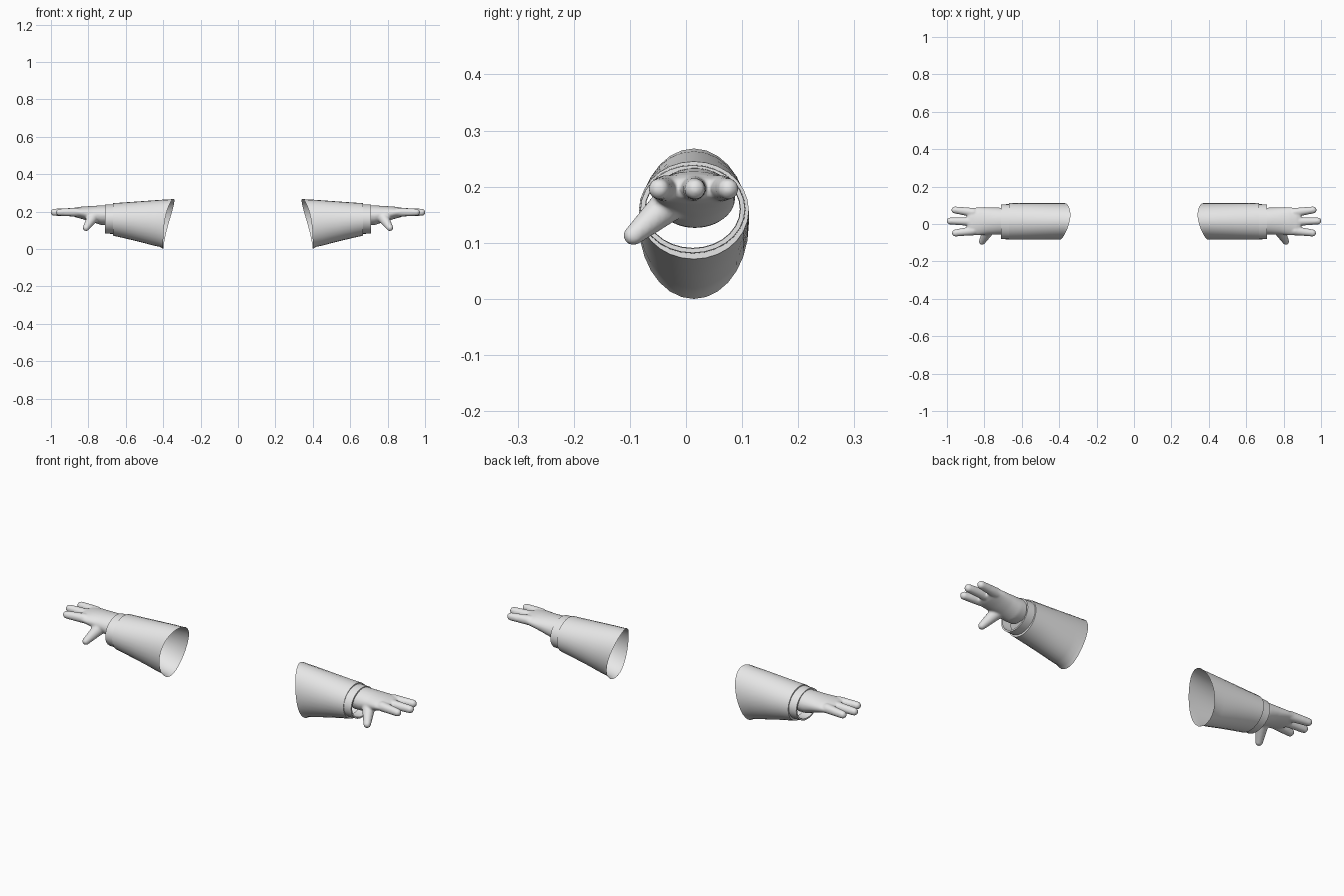
import bpy, bmesh
from math import sin, cos, pi
from mathutils import Matrix, Vector

if "Cube" in bpy.data.objects:
    bpy.data.objects.remove(bpy.data.objects["Cube"], do_unlink=True)

grey = bpy.data.materials.new("light_grey")
grey.use_nodes = True
grey.diffuse_color = (0.8, 0.8, 0.8, 1)
grey.node_tree.nodes["Principled BSDF"].inputs["Base Color"].default_value = (0.8, 0.8, 0.8, 1)

SIDES = 28


def loft(bm, rings, closed=False):
    """Skin a list of point rings, optionally capping both ends."""
    rows = [[bm.verts.new(p) for p in ring] for ring in rings]
    for a, b in zip(rows, rows[1:]):
        for j in range(len(a)):
            k = (j + 1) % len(a)
            bm.faces.new((a[j], a[k], b[k], b[j]))
    if closed:
        bm.faces.new(rows[0][::-1])
        bm.faces.new(rows[-1])


def oval(x, yc, zc, ry, rz):
    angles = [2 * pi * j / SIDES for j in range(SIDES)]
    return [(x(a) if callable(x) else x, yc + ry * cos(a), zc + rz * sin(a)) for a in angles]


def finish(bm, name):
    mesh = bpy.data.meshes.new(name)
    bm.to_mesh(mesh)
    bm.free()
    obj = bpy.data.objects.new(name, mesh)
    bpy.context.collection.objects.link(obj)
    mesh.materials.append(grey)
    return obj


def mirror(obj):
    mod = obj.modifiers.new("mirror", 'MIRROR')
    mod.use_axis[0] = True
    mod.use_mirror_merge = False


def smooth(obj, angle):
    bpy.ops.object.select_all(action='DESELECT')
    obj.select_set(True)
    bpy.context.view_layer.objects.active = obj
    bpy.ops.object.shade_smooth_by_angle(angle=angle)


# Sleeve: open tube whose upper rim reaches further inward
END = 0.668


def station(t):
    def x(a):
        rim = 0.4 - 0.06 * ((1 + sin(a + 0.38)) / 2) ** 2
        return rim + (END - rim) * t
    return x


bm = bmesh.new()
rings = [oval(station(t), 0.014, zc, 0.098, rz) for t, zc, rz in (
    (0, 0.134, 0.134), (0.06, 0.138, 0.127), (0.2, 0.141, 0.122),
    (0.5, 0.148, 0.108), (0.8, 0.154, 0.095), (1, 0.158, 0.087))]
# Cuff: stepped-in band with a folded inner wall
rings += [oval(x, 0.012, 0.16, r, r - 0.015) for x, r in (
    (END, 0.094), (0.71, 0.093), (0.71, 0.085), (0.66, 0.084))]
loft(bm, rings)
sleeves = finish(bm, "sleeves")
mirror(sleeves)
smooth(sleeves, 0.6)

# Palm and wrist
bm = bmesh.new()
loft(bm, [oval(*s) for s in (
    (0.685, 0.016, 0.18, 0.070, 0.054),
    (0.73, 0.016, 0.18, 0.072, 0.053),
    (0.78, 0.016, 0.187, 0.072, 0.043),
    (0.83, 0.014, 0.193, 0.075, 0.034),
    (0.87, 0.013, 0.196, 0.074, 0.026),
    (0.89, 0.013, 0.197, 0.066, 0.018))], closed=True)


def digit(start, end, r1, r2):
    """Tapered finger with round ends."""
    start, end = Vector(start), Vector(end)
    axis = end - start
    turn = axis.to_track_quat('Z', 'Y').to_matrix().to_4x4()
    bmesh.ops.create_cone(bm, cap_ends=True, segments=20, radius1=r1, radius2=r2,
                          depth=axis.length, matrix=Matrix.Translation((start + end) / 2) @ turn)
    for p, r in ((start, r1), (end, r2)):
        bmesh.ops.create_uvsphere(bm, u_segments=20, v_segments=12, radius=r,
                                  matrix=Matrix.Translation(p))


# Three fingers and a thumb
for base_y, tip_y, tip_x in ((-0.036, -0.048, 0.955), (0.013, 0.016, 0.983), (0.062, 0.075, 0.958)):
    digit((0.86, base_y, 0.197), (tip_x, tip_y, 0.196), 0.024, 0.019)
digit((0.77, -0.02, 0.178), (0.812, -0.094, 0.113), 0.034, 0.018)

# Blend the hand into one smooth skin
hands = finish(bm, "hands")
skin = hands.modifiers.new("skin", 'REMESH')
skin.mode = 'VOXEL'
skin.voxel_size = 0.005
skin.use_smooth_shade = True
soften = hands.modifiers.new("soften", 'SMOOTH')
soften.factor = 0.5
soften.iterations = 7
mirror(hands)
